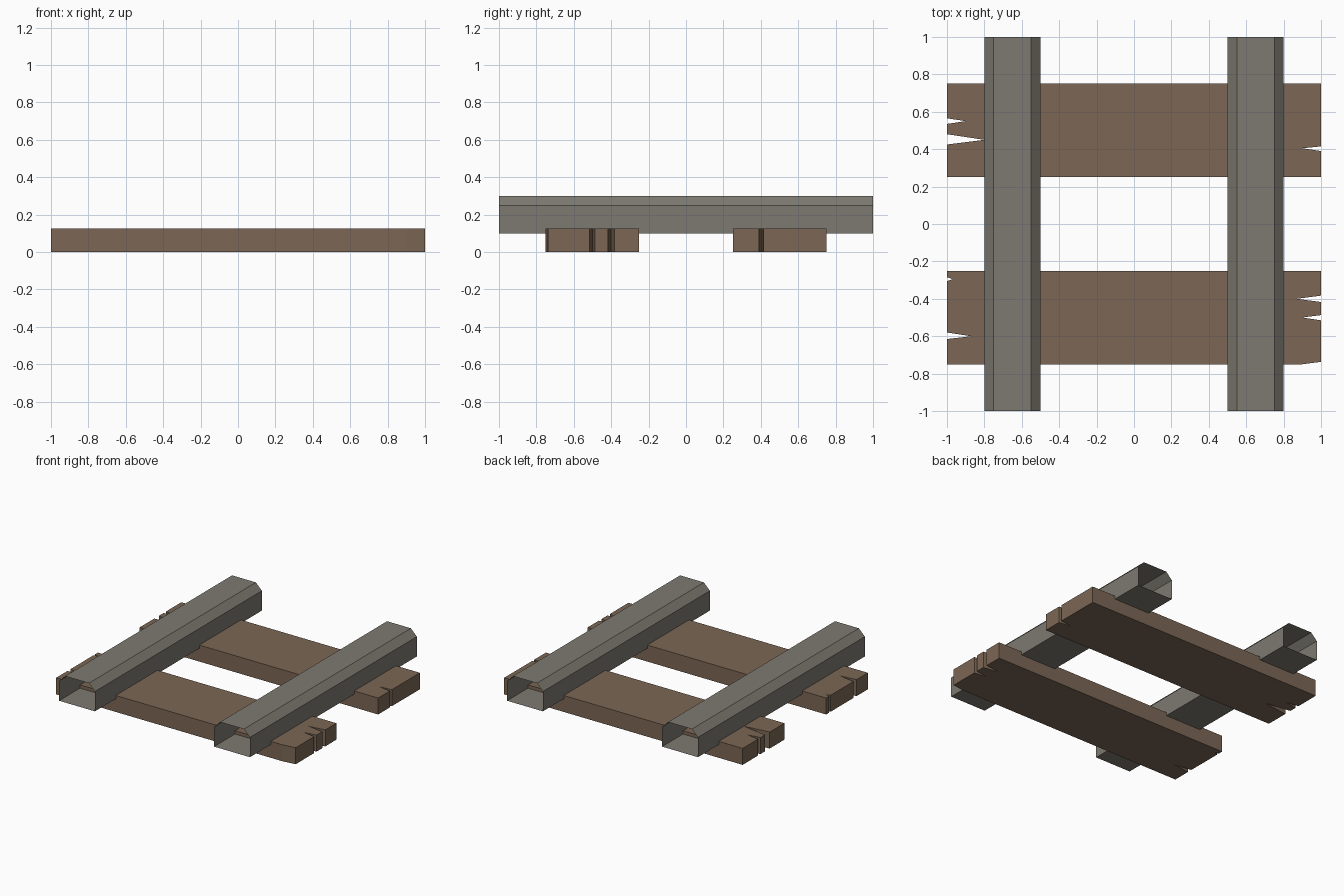
import bpy
import bmesh

if "Cube" in bpy.data.objects:
    bpy.data.objects.remove(bpy.data.objects["Cube"])


def material(name, rgb):
    m = bpy.data.materials.new(name)
    m.diffuse_color = (*rgb, 1)
    m.use_nodes = True
    m.node_tree.nodes["Principled BSDF"].inputs["Base Color"].default_value = m.diffuse_color
    return m


def extrude(name, profile, depth, mat, caps=True):
    """Extrude a closed 3D outline by a vector, with or without end faces."""
    bm = bmesh.new()
    a = [bm.verts.new(p) for p in profile]
    b = [bm.verts.new([c + d for c, d in zip(p, depth)]) for p in profile]
    n = len(a)
    for i in range(n):
        j = (i + 1) % n
        bm.faces.new((a[i], a[j], b[j], b[i]))
    if caps:
        bm.faces.new(a[::-1])
        bm.faces.new(b)
    mesh = bpy.data.meshes.new(name)
    bm.to_mesh(mesh)
    bm.free()
    mesh.materials.append(mat)
    obj = bpy.data.objects.new(name, mesh)
    bpy.context.collection.objects.link(obj)
    return obj


wood = material("wood", (0.20, 0.135, 0.09))
steel = material("steel", (0.205, 0.195, 0.165))

# Wooden sleepers: outlines run counter-clockwise, with splits in the ends
back = [(-1, 0.25), (1, 0.25),
        (1, 0.39), (0.9, 0.405), (1, 0.415),
        (1, 0.75), (-1, 0.75),
        (-1, 0.565), (-0.9, 0.55), (-1, 0.535),
        (-1, 0.48), (-0.8, 0.45), (-1, 0.425)]
front = [(-1, -0.75), (0.9, -0.75), (1, -0.737),
         (1, -0.515), (0.9, -0.5), (1, -0.487),
         (1, -0.417), (0.87, -0.4), (1, -0.383),
         (1, -0.25), (-1, -0.25),
         (-1, -0.285), (-0.97, -0.295), (-1, -0.305),
         (-1, -0.58), (-0.87, -0.6), (-1, -0.615)]
for name, outline in (("back_sleeper", back), ("front_sleeper", front)):
    extrude(name, [(x, y, 0) for x, y in outline], (0, 0, 0.125), wood)

# Rails: open-ended tubes with chamfered top edges
section = [(-0.15, 0.1), (-0.15, 0.25), (-0.1, 0.3),
           (0.1, 0.3), (0.15, 0.25), (0.15, 0.1)]
for name, cx in (("left_rail", -0.65), ("right_rail", 0.65)):
    extrude(name, [(cx + x, -1, z) for x, z in section[::-1]],
            (0, 2, 0), steel, caps=False).data.flip_normals()
